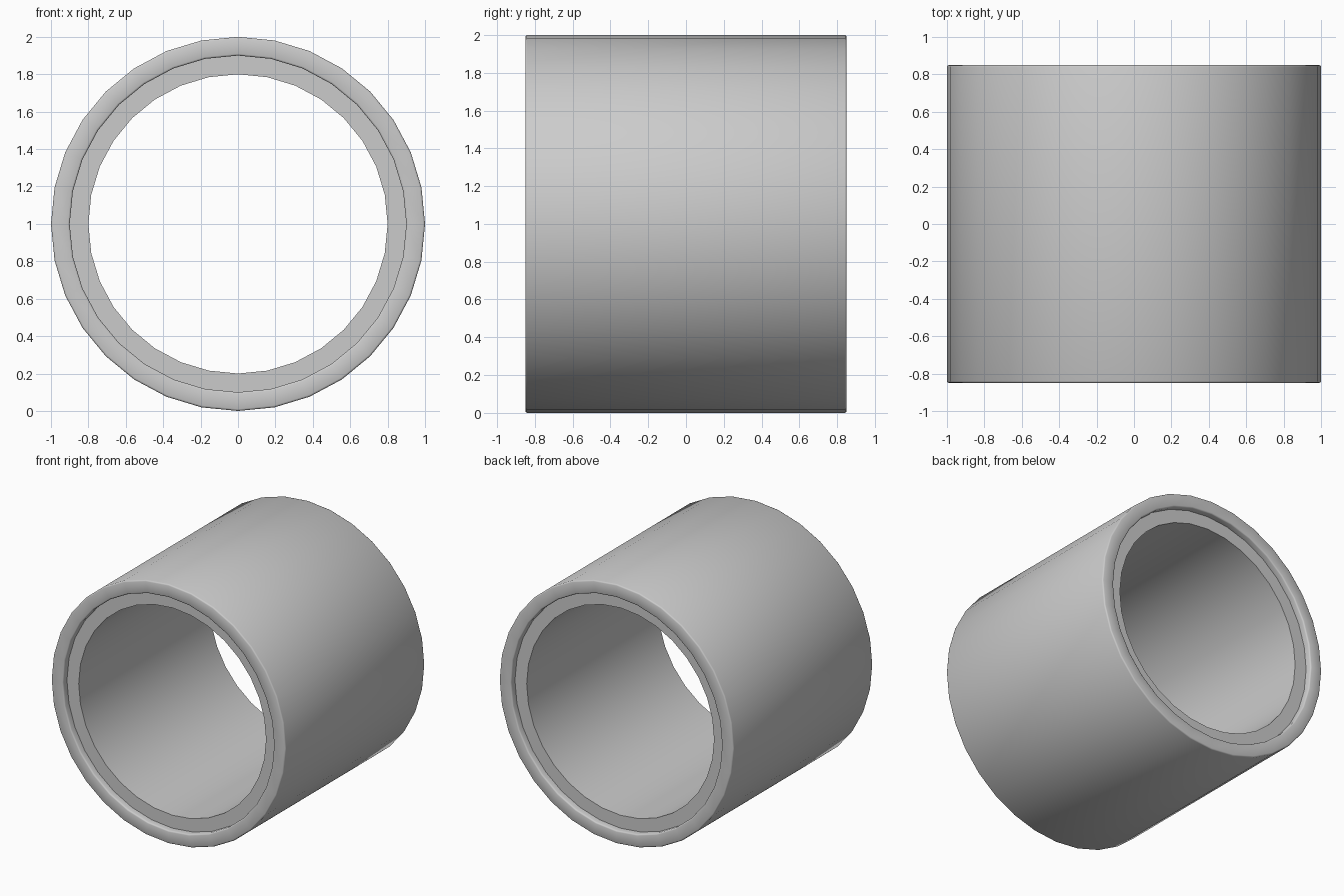
import bpy, bmesh
from math import sin, cos, tau

if "Cube" in bpy.data.objects:
    bpy.data.objects.remove(bpy.data.objects["Cube"])

SIDES = 32
HALF, DEPTH, B = 0.85, 0.05, 0.01   # half length, rebate depth, edge rounding
Q = B * 0.3

# Half section (radius, y): bore, recessed ledge, raised outer rim with rounded edges
half = [(0.80, HALF - DEPTH), (0.90, HALF - DEPTH),
        (0.90, HALF - B), (0.90 + Q, HALF - Q), (0.90 + B, HALF),
        (1.0 - B, HALF), (1.0 - Q, HALF - Q), (1.0, HALF - B)]
# Mirror the section so both ends match
section = half + [(r, -y) for r, y in reversed(half)]

# Spin the closed section around the y axis
bm = bmesh.new()
rings = []
for i in range(SIDES):
    a = tau * i / SIDES
    rings.append([bm.verts.new((r * cos(a), y, 1 + r * sin(a))) for r, y in section])
n = len(section)
for i in range(SIDES):
    p, q = rings[i], rings[(i + 1) % SIDES]
    for j in range(n):
        k = (j + 1) % n
        bm.faces.new((p[j], p[k], q[k], q[j]))
bmesh.ops.recalc_face_normals(bm, faces=bm.faces)

mesh = bpy.data.meshes.new("pipe_section")
bm.to_mesh(mesh)
bm.free()
pipe = bpy.data.objects.new("pipe_section", mesh)
bpy.context.collection.objects.link(pipe)

# Smooth walls, crisp ledge corners
bpy.context.view_layer.objects.active = pipe
pipe.select_set(True)
bpy.ops.object.shade_smooth_by_angle(angle=0.87)
